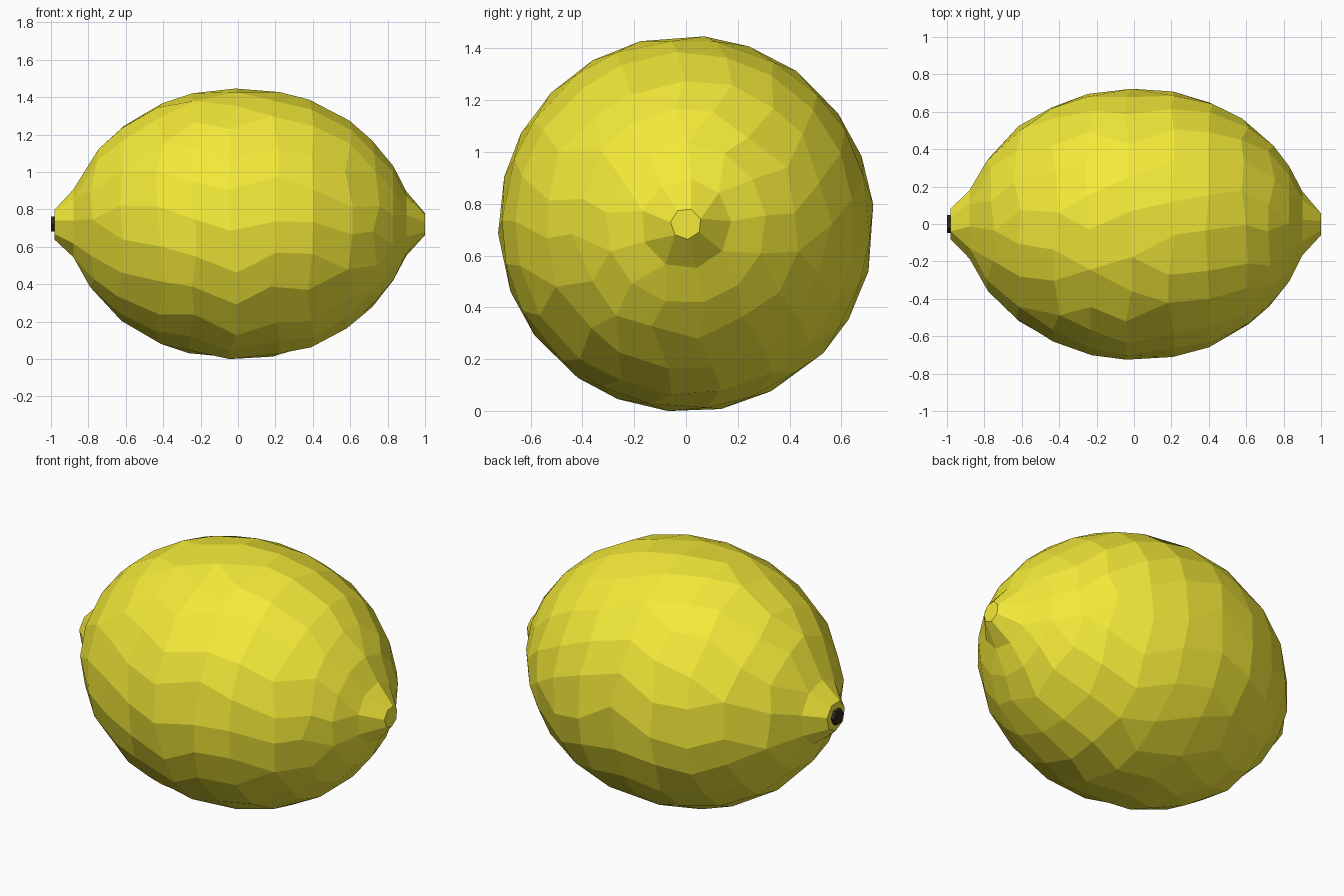
import bpy, bmesh, math, random
from mathutils import Vector

if "Cube" in bpy.data.objects:
    bpy.data.objects.remove(bpy.data.objects["Cube"])

random.seed(7)
R = 0.722

# Lengthwise profile: (x, radius, vertices in ring)
PROFILE = [(-0.98, 0.085, 7), (-0.88, 0.185, 9), (-0.77, 0.375, 13), (-0.62, 0.52, 17),
           (-0.42, 0.64, 20), (-0.24, 0.697, 22), (-0.03, 0.725, 22), (0.20, 0.71, 22),
           (0.40, 0.657, 21), (0.59, 0.555, 19), (0.74, 0.425, 16), (0.83, 0.31, 13),
           (0.90, 0.175, 9), (1.0, 0.06, 7)]


def radius_at(x):
    for (x0, r0, _), (x1, r1, _) in zip(PROFILE, PROFILE[1:]):
        if x <= x1:
            return r0 + (r1 - r0) * (x - x0) / (x1 - x0)
    return PROFILE[-1][1]


def material(name, color):
    m = bpy.data.materials.new(name)
    m.diffuse_color = (*color, 1)
    m.use_nodes = True
    m.node_tree.nodes["Principled BSDF"].inputs["Base Color"].default_value = m.diffuse_color
    return m


def finish(bm, name, mat):
    bmesh.ops.recalc_face_normals(bm, faces=bm.faces)
    me = bpy.data.meshes.new(name)
    bm.to_mesh(me)
    bm.free()
    ob = bpy.data.objects.new(name, me)
    me.materials.append(mat)
    bpy.context.collection.objects.link(ob)
    return ob


# Fruit body: irregular rings triangulated on a sphere, then moved to the profile
bm = bmesh.new()
target = {}
n = len(PROFILE)
for i, (x, r, count) in enumerate(PROFILE):
    t = math.pi * (i + 0.6) / (n + 0.2)
    inner = 2 <= i <= n - 4
    start = random.uniform(0, math.tau)
    for k in range(count):
        a = start + math.tau * (k + (random.uniform(-0.13, 0.13) if inner else 0)) / count
        c, s = math.cos(a), math.sin(a)
        v = bm.verts.new((-math.cos(t), math.sin(t) * c, math.sin(t) * s))
        px = x + (random.uniform(-0.025, 0.025) if inner else 0)
        pr = radius_at(px) + (0.003 if inner else 0)
        target[v] = Vector((px, pr * c, R + pr * s))
bmesh.ops.convex_hull(bm, input=list(bm.verts))
for v in bm.verts:
    v.co = target[v]
low = min(v.co.z for v in bm.verts)
for v in bm.verts:
    v.co.z -= low
bmesh.ops.join_triangles(bm, faces=list(bm.faces), angle_face_threshold=math.radians(12),
                         angle_shape_threshold=math.radians(50))
finish(bm, "fruit_body", material("yellow_peel", (0.9, 0.82, 0.04)))

# Stem stub: small dark hexagonal plug on the left tip
bm = bmesh.new()
bmesh.ops.create_cone(bm, cap_ends=True, segments=6, radius1=0.047, radius2=0.047, depth=0.05)
stem = finish(bm, "stem_stub", material("dark_stem", (0.03, 0.02, 0.015)))
stem.rotation_euler = (0, math.pi / 2, 0)
stem.location = (-0.975, 0, R - low)
